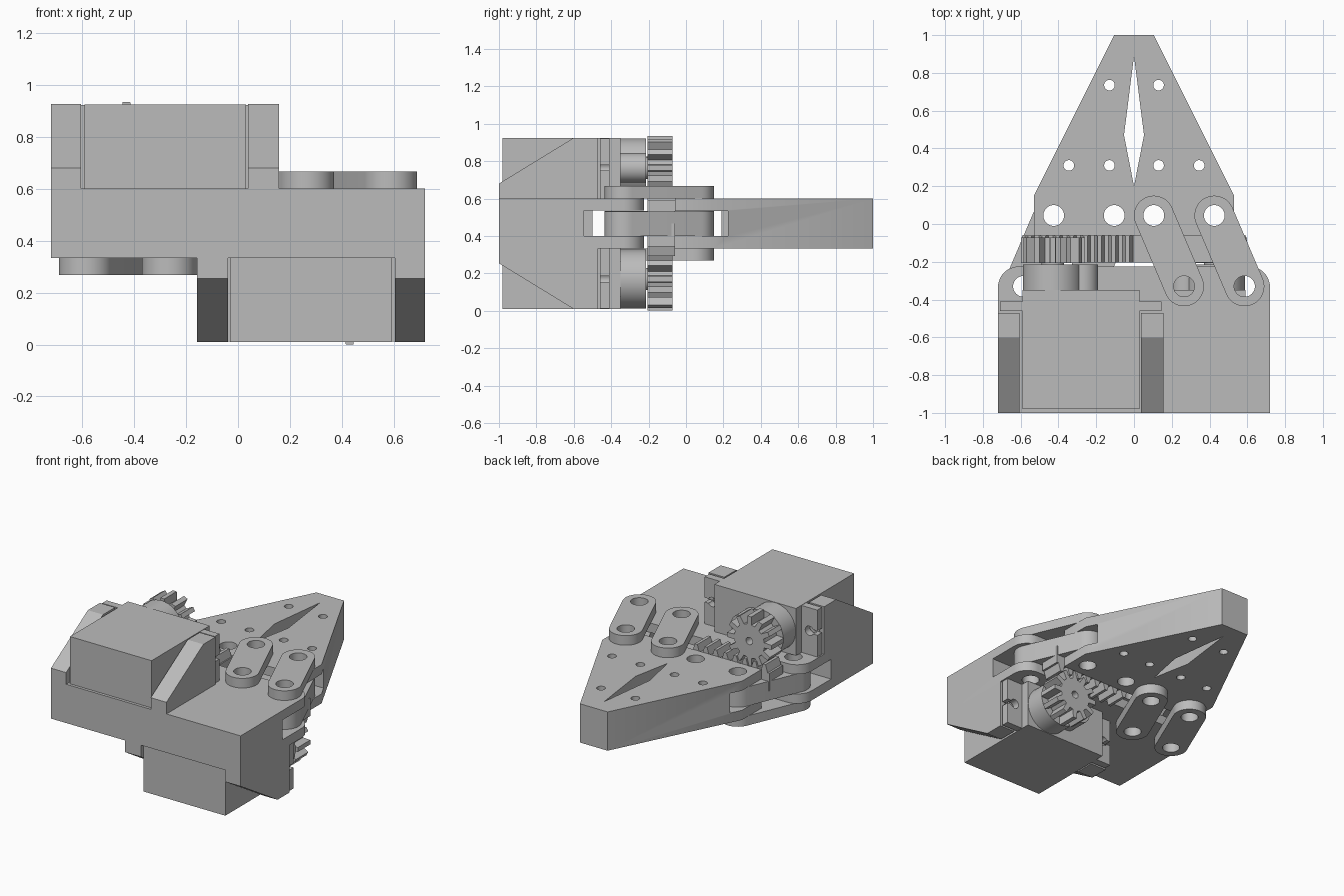
import bpy, bmesh
from math import pi, sin, cos, atan2
from mathutils import Matrix

if "Cube" in bpy.data.objects:
    bpy.data.objects.remove(bpy.data.objects["Cube"])

grey = bpy.data.materials.new("plain_grey")
grey.use_nodes = True
colour = (0.5, 0.5, 0.5, 1)
grey.diffuse_color = colour
grey.node_tree.nodes["Principled BSDF"].inputs["Base Color"].default_value = colour

HEIGHT = 0.934          # the model repeats when turned half way about its long axis
LOW, HIGH = 0.334, 0.6  # main plate
SLOT_LOW, SLOT_HIGH = 0.4, 0.535
TURN = Matrix.Translation((0, 0, HEIGHT / 2)) @ Matrix.Rotation(pi, 4, 'Y') @ Matrix.Translation((0, 0, -HEIGHT / 2))


def prism(name, points, lo, hi, axis='z'):
    """Extrude a flat outline along an axis."""
    place = {'z': lambda a, b, h: (a, b, h),
             'y': lambda a, b, h: (a, h, b),
             'x': lambda a, b, h: (h, a, b)}[axis]
    bm = bmesh.new()
    bottom = [bm.verts.new(place(a, b, lo)) for a, b in points]
    top = [bm.verts.new(place(a, b, hi)) for a, b in points]
    bm.faces.new(bottom)
    bm.faces.new(top[::-1])
    n = len(points)
    for i in range(n):
        j = (i + 1) % n
        bm.faces.new((bottom[i], bottom[j], top[j], top[i]))
    bmesh.ops.recalc_face_normals(bm, faces=bm.faces)
    mesh = bpy.data.meshes.new(name)
    bm.to_mesh(mesh)
    bm.free()
    mesh.materials.append(grey)
    obj = bpy.data.objects.new(name, mesh)
    bpy.context.collection.objects.link(obj)
    return obj


def arc(x, y, r, start=0, end=2 * pi, n=40):
    return [(x + r * cos(start + (end - start) * i / n),
             y + r * sin(start + (end - start) * i / n)) for i in range(n + 1)]


def circle(x, y, r, n=40):
    return arc(x, y, r, n=n)[:-1]


def rect(x0, x1, y0, y1):
    return [(x0, y0), (x1, y0), (x1, y1), (x0, y1)]


def cut(obj, cutters):
    """Subtract the cutters and throw them away."""
    for c in cutters:
        m = obj.modifiers.new("cut", 'BOOLEAN')
        m.operation, m.solver, m.object = 'DIFFERENCE', 'EXACT', c
    deps = bpy.context.evaluated_depsgraph_get()
    mesh = bpy.data.meshes.new_from_object(obj.evaluated_get(deps))
    obj.modifiers.clear()
    obj.data = mesh
    for c in cutters:
        bpy.data.objects.remove(c)
    return obj


def holes(centres, r):
    return [prism("cutter", circle(x, y, r), -1, 2) for x, y in centres]


BASE_Y, TIP_Y, PIN = -0.33, 0.045, 0.055
BASE_X, TIP_X = (0.265, 0.585), (0.105, 0.425)

# Base plate with rounded rear corners, link slot and pivot holes
outline = [(-0.72, -1), (0.72, -1)] + arc(0.61, -0.335, 0.11, 0, pi / 2, 12) + arc(-0.61, -0.335, 0.11, pi / 2, pi, 12)
base = prism("base_plate", outline, LOW, HIGH)
slot = [(-0.8, -0.545), (-0.4, -0.545), (-0.4, -0.5), (0.4, -0.5),
        (0.4, -0.545), (0.8, -0.545), (0.8, 0), (-0.8, 0)]
cut(base, [prism("cutter", slot, SLOT_LOW, SLOT_HIGH)] +
    holes([(s * x, BASE_Y) for s in (-1, 1) for x in BASE_X], PIN))

half = []   # parts that are repeated by the half turn

# Finger jaw on the right side
jaw = prism("finger_jaw", [(0, -0.06), (0, 0.2), (-0.053, 0.47), (0, 0.89), (0, 1),
                           (-0.105, 1), (-0.53, 0.15), (-0.53, -0.06)], LOW, HIGH)
jaw_slot = [(-0.7, -0.2), (0.1, -0.2), (0.1, 0.19), (-0.3, 0.19), (-0.3, 0.225), (-0.7, 0.225)]
cut(jaw, [prism("cutter", jaw_slot, SLOT_LOW, SLOT_HIGH)] +
    holes([(-x, TIP_Y) for x in TIP_X], PIN) +
    holes([(-0.13, 0.735), (-0.13, 0.31), (-0.345, 0.31)], 0.028))
half.append(jaw)


# Links with rounded ends
def link(name, x0, x1, lo, hi):
    a = atan2(TIP_Y - BASE_Y, x1 - x0)
    r = 0.105
    shape = arc(x1, TIP_Y, r, a - pi / 2, a + pi / 2, 24) + arc(x0, BASE_Y, r, a + pi / 2, a + 3 * pi / 2, 24)
    half.append(cut(prism(name, shape, lo, hi), holes([(x0, BASE_Y), (x1, TIP_Y)], PIN)))


link("upper_inner_link", BASE_X[0], TIP_X[0], HIGH, HIGH + 0.066)
link("upper_outer_link", BASE_X[1], TIP_X[1], HIGH, HIGH + 0.066)
link("middle_link", -BASE_X[1], -TIP_X[1], SLOT_LOW + 0.002, SLOT_HIGH - 0.002)

# Pinion gear
GX, GZ, TEETH = -0.43, 0.764, 12
gear_points = []
for i in range(TEETH):
    for offset, r in ((-0.3, 0.115), (-0.17, 0.17), (0.17, 0.17), (0.3, 0.115)):
        a = 2 * pi * (i + offset) / TEETH + pi / 2
        gear_points.append((GX + r * cos(a), GZ + r * sin(a)))
gear = prism("pinion_gear", gear_points, -0.207, -0.072, 'y')
cut(gear, [prism("cutter", circle(GX, GZ, 0.025), -0.15, 0, 'y')])
half.append(gear)

# Toothed rack behind the jaw
PITCH, COUNT = 0.074, 8
rack_points = [(0, 0.468), (0, 0.59)]
for i in range(COUNT):
    x = -PITCH * i
    rack_points += [(x - 0.008, 0.59), (x - 0.024, 0.642), (x - 0.044, 0.642), (x - 0.06, 0.59)]
rack_points += [(-PITCH * COUNT, 0.59), (-PITCH * COUNT, 0.468)]
half.append(prism("rack", rack_points, -0.205, -0.06, 'y'))

# Servo motor: case, mounting flange, gear housings and shaft
half.append(prism("servo_case", rect(-0.59, 0.03, -0.98, -0.35), HIGH, 0.924))
flange = prism("servo_flange", rect(-0.71, 0.145, -0.46, -0.41), HIGH, 0.922)
flange_cuts = []
for x, side in ((-0.65, -1), (0.088, 1)):
    flange_cuts.append(prism("cutter", circle(x, GZ, 0.032, 24), -0.6, -0.3, 'y'))
    x0, x1 = sorted((x, x + side * 0.1))
    flange_cuts.append(prism("cutter", rect(x0, x1, GZ - 0.015, GZ + 0.015), -0.6, -0.3, 'y'))
half.append(cut(flange, flange_cuts))
half.append(prism("servo_housing", circle(GX, GZ, 0.158), -0.352, -0.215, 'y'))
half.append(prism("servo_small_housing", circle(-0.27, GZ, 0.08), -0.352, -0.215, 'y'))
half.append(prism("servo_shaft", circle(GX, GZ, 0.06, 24), -0.22, -0.2, 'y'))

# Sloped brackets on each side of the servo, with a screw hole behind the flange
for name, x0, x1 in (("outer_bracket", -0.72, -0.605), ("inner_bracket", 0.038, 0.157)):
    bracket = prism(name, [(-1, HIGH), (-1, 0.68), (-0.6, 0.925), (-0.47, 0.925), (-0.47, HIGH)], x0, x1, 'x')
    mid = (x0 + x1) / 2
    half.append(cut(bracket, [prism("cutter", circle(mid, GZ, 0.025, 24), -0.6, -0.3, 'y')]))

# Repeat the half with a half turn
everything = [base] + half
for part in half:
    twin = part.copy()
    twin.data = part.data.copy()
    twin.data.transform(TURN)
    twin.name = "opposite_" + part.name
    bpy.context.collection.objects.link(twin)
    everything.append(twin)

# Smooth round surfaces, keep corners sharp
bpy.ops.object.select_all(action='DESELECT')
for obj in everything:
    obj.select_set(True)
bpy.context.view_layer.objects.active = base
bpy.ops.object.shade_smooth_by_angle(angle=0.5)
